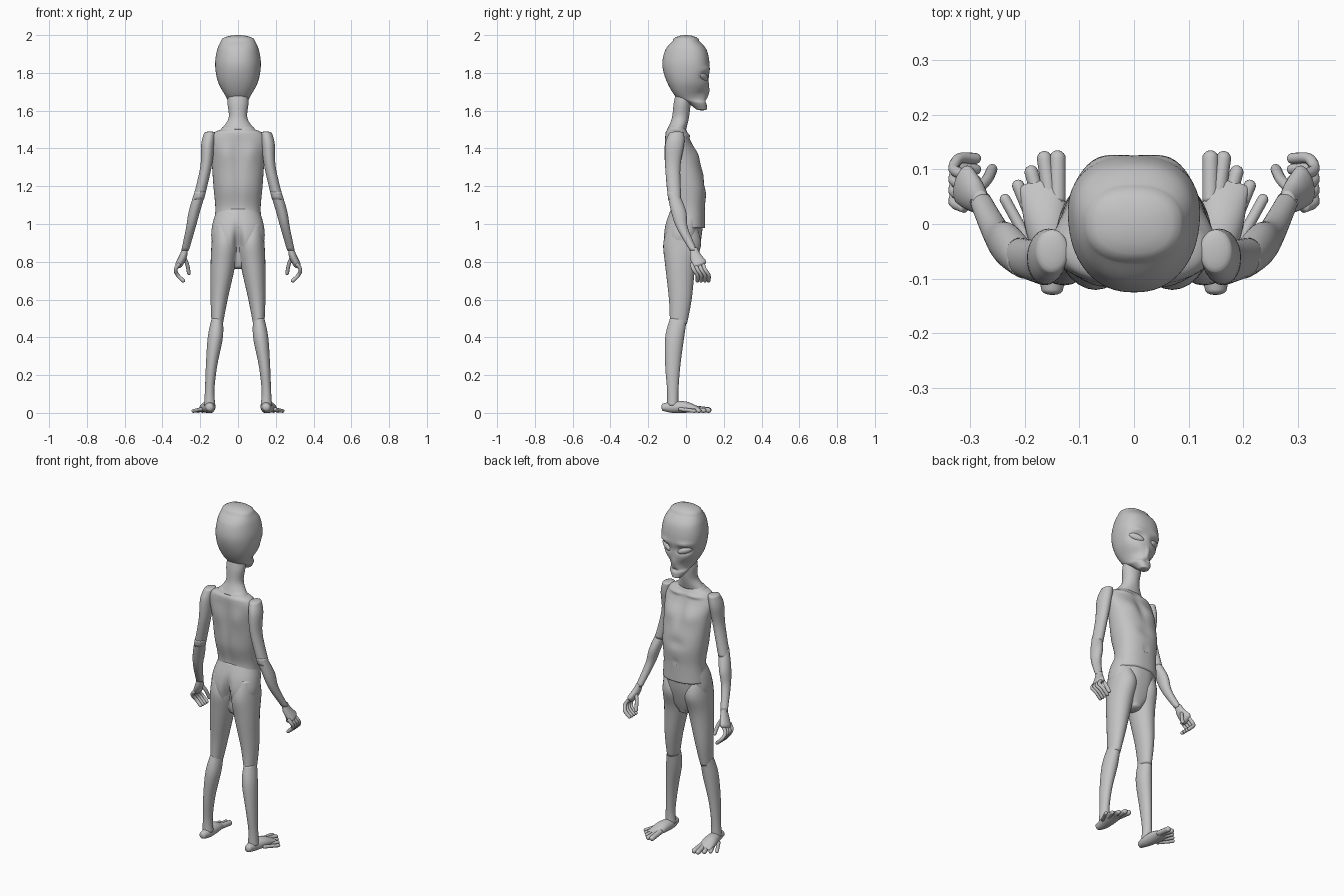
import bpy
import bmesh
from math import cos, sin, pi, exp, radians, copysign
from mathutils import Vector, Matrix

RIGHTWARD, BACKWARD, UP = Matrix.Identity(3)
DOWN = -UP

default_cube = bpy.data.objects.get("Cube")
if default_cube:
    bpy.data.objects.remove(default_cube, do_unlink=True)

skin = bpy.data.materials.new("grey_skin")
skin.use_nodes = True
skin.diffuse_color = (.55, .55, .55, 1)
skin.node_tree.nodes["Principled BSDF"].inputs["Base Color"].default_value = skin.diffuse_color


def finish(name, bm, mirror):
    """Turn a bmesh into a smooth skin-coloured object, mirrored if paired."""
    bmesh.ops.recalc_face_normals(bm, faces=bm.faces)
    mesh = bpy.data.meshes.new(name)
    for face in bm.faces:
        face.smooth = True
    bm.to_mesh(mesh)
    bm.free()
    mesh.materials.append(skin)
    obj = bpy.data.objects.new(name, mesh)
    bpy.context.collection.objects.link(obj)
    if mirror:
        obj.modifiers.new("Mirror", "MIRROR")


def refine(rings, steps):
    """Catmull-Rom interpolation of whole cross-sections."""
    points = [Vector(ring) for ring in rings]
    points = [points[0]] + points + [points[-1]]
    result = []
    for before, start, end, after in zip(points, points[1:], points[2:], points[3:]):
        leave, arrive = (end - before) / 2, (after - start) / 2
        for step in range(steps):
            t = step / steps
            ease = t * t * (3 - 2 * t)
            result.append(start.lerp(end, ease) + leave * t * (1 - t) ** 2 - arrive * t * t * (1 - t))
    return result + [points[-1]]


def dome(section, inner, height):
    """Sections that round off an open end, listed from the rim outward."""
    outward = (section - inner).xyz.normalized() * height
    result = []
    for angle in map(radians, (20, 40, 60, 80)):
        ring = section.copy()
        for axis in range(3):
            ring[axis] += outward[axis] * sin(angle)
        ring[3] *= cos(angle)
        ring[4] *= cos(angle)
        result.append(ring)
    return result


def loft(name, rings, ref=BACKWARD, axis=None, power=1, segments=28, steps=6,
         mirror=True, start_cap=0, end_cap=0, bumps=()):
    """Skin rings of (x, y, z, half width, half depth, front taper)."""
    sections = refine([ring + (0,) * (6 - len(ring)) for ring in rings], steps)
    first, last = dome(*sections[:2], start_cap), dome(*sections[:-3:-1], end_cap)
    if start_cap:
        sections = first[::-1] + sections
    if end_cap:
        sections += last
    centres = [Vector(section[:3]) for section in sections]
    bm = bmesh.new()
    loops = []
    for i, section in enumerate(sections):
        ahead = centres[min(i + 1, len(centres) - 1)] - centres[max(i - 1, 0)]
        tangent = axis or ahead.normalized()
        side = ref.cross(tangent).normalized()
        depth = tangent.cross(side)
        width, height, taper = section[3:]
        loop = []
        for k in range(segments):
            angle = 2 * pi * k / segments
            u, v = (copysign(abs(f) ** power, f) for f in (cos(angle), sin(angle)))
            offset = side * u * width * (1 + taper * v) + depth * v * height
            loop.append(bm.verts.new(centres[i] + offset))
        loops.append(loop)
    for lower, upper in zip(loops, loops[1:]):
        for k in range(segments):
            bm.faces.new((lower[k - 1], lower[k], upper[k], upper[k - 1]))
    bm.faces.new(loops[0])
    bm.faces.new(loops[-1])
    for bump in bumps:
        sculpt(bm, *bump)
    finish(name, bm, mirror)


def sculpt(bm, x, y, z, width, height, push):
    """Push the surface along y in a soft spot, alike on both sides."""
    for vert in bm.verts:
        across = (abs(vert.co.x) - x) / width
        along = (vert.co.y - y) / .06
        above = (vert.co.z - z) / height
        vert.co.y += push * exp(-across ** 2 - along ** 2 - above ** 2)


def body_part(name, rows, **options):
    """A central part made of level rings of (z, y, half width, half depth, taper)."""
    rings = [(0, y, z, *rest) for z, y, *rest in rows]
    loft(name, rings, axis=UP, segments=64, steps=8, mirror=False, **options)


def digit(name, path, radius, ref):
    """A finger or toe with a rounded tip."""
    rings = [(*point, radius, radius) for point in path]
    loft(name, rings, ref=ref, segments=12, steps=4, end_cap=radius)


# Head: broad cranium narrowing to a small forward chin
sockets = (.06, .11, 1.78, .04, .02, -.02)
brows = (.07, .11, 1.82, .04, .01, .01)
cheek_hollows = (.06, .1, 1.69, .03, .02, -.01)
nose = (0, .12, 1.7, .01, .03, .01)
mouth = (0, .11, 1.65, .02, .01, -.01)
body_part("head", [
    (1.61, .08, .03, .03), (1.64, .06, .05, .05), (1.67, .03, .06, .08, -.2),
    (1.75, .01, .105, .11), (1.84, 0, .12, .125, .1), (1.92, 0, .11, .11, .1),
    (1.97, 0, .09, .07)],
    power=.87, start_cap=.01, end_cap=.03, bumps=[sockets, brows, cheek_hollows, nose, mouth])

# Almond eyes, tilted up at the outer corners
eyes = bmesh.new()
placing = Matrix.Translation((.06, .09, 1.78))
turning = Matrix.Rotation(radians(-30), 4, UP) @ Matrix.Rotation(radians(-20), 4, BACKWARD)
shaping = Matrix.Diagonal((.045, .02, .02, 1))
bmesh.ops.create_uvsphere(eyes, u_segments=28, v_segments=16, radius=1,
                          matrix=placing @ turning @ shaping)
finish("eyes", eyes, True)

# Neck
body_part("neck", [(1.71, -.01, .05, .04), (1.64, -.02, .055, .045),
                   (1.56, -.03, .05, .045), (1.5, -.05, .09, .05)])

# Torso: shoulders, rib cage and belly
chest = (.07, .06, 1.37, .05, .05, .01)
breastbone = (0, .06, 1.38, .02, .09, -.01)
collar_bones = (.06, 0, 1.47, .05, .01, .01)
shoulder_blades = (.07, -.11, 1.37, .04, .07, -.01)
spine = (0, -.1, 1.25, .02, .2, .01)
rib_arch = (0, .1, 1.21, .05, .03, -.01)
navel = (0, .1, 1.1, .01, .01, -.01)
body_part("torso", [
    (1.5, -.05, .09, .05), (1.48, -.05, .13, .06), (1.43, -.04, .15, .07),
    (1.34, -.02, .14, .09), (1.2, 0, .13, .105), (1.08, .01, .12, .09), (.98, 0, .13, .1)],
    power=.88, start_cap=.03,
    bumps=[chest, breastbone, collar_bones, shoulder_blades, spine, rib_arch, navel])

# Pelvis with a cleft at the back and creases at the groin
cleft = (0, -.12, .87, .02, .1, .06)
groin = (.09, .07, .95, .03, .06, -.01)
body_part("pelvis", [
    (1.08, .01, .11, .09), (1, -.01, .135, .1), (.92, -.02, .14, .1),
    (.84, -.02, .11, .08), (.78, -.01, .04, .05)],
    power=.9, end_cap=.02, bumps=[cleft, groin])

# Legs: thighs and slimmer lower legs meeting at the knee
loft("thighs", [
    (.08, -.02, 1, .05, .07), (.07, -.02, .9, .07, .1), (.08, -.03, .78, .065, .08),
    (.1, -.03, .6, .045, .06), (.11, -.04, .47, .03, .045)], axis=DOWN)
loft("lower_legs", [
    (.11, -.04, .5, .03, .045), (.12, -.06, .4, .04, .05), (.14, -.07, .25, .03, .04),
    (.15, -.07, .12, .025, .03), (.15, -.07, .04, .03, .03)], axis=DOWN)

# Feet and fanned toes
loft("feet", [
    (.15, -.12, .03, .02, .02), (.15, -.07, .03, .03, .03), (.16, 0, .03, .04, .03),
    (.17, .07, .02, .04, .01)], ref=UP, start_cap=.01, end_cap=.01)
for i, label in enumerate(["big", "second", "third", "fourth", "little"]):
    radius = .015 - i / 800
    reach = .12 - .025 * max(i - 1, 0)
    root = Vector((.14 + .013 * i, reach - .08, radius + .01))
    tip = Vector((.14 + .024 * i, reach, radius))
    digit(label + "_toes", [root, root.lerp(tip, .5), tip], radius, UP)

# Arms hanging outward and forward
loft("upper_arms", [
    (.15, -.05, 1.48, .03, .04), (.16, -.06, 1.42, .035, .05), (.17, -.07, 1.3, .03, .04),
    (.21, -.06, 1.13, .03, .035)], axis=DOWN, start_cap=.01)
loft("forearms", [
    (.2, -.07, 1.17, .03, .03), (.23, -.04, 1.07, .03, .04), (.25, -.02, .98, .025, .03),
    (.28, .04, .86, .02, .02)], axis=DOWN)

# Hands: palms turned inward with curled fingers and a thumb
loft("palms", [(.28, .04, .87, .015, .02), (.29, .05, .83, .02, .03),
               (.31, .07, .79, .02, .04)], end_cap=.02)
for i, label in enumerate(["little", "ring", "middle", "index"]):
    y = .03 + .02 * i
    digit(label + "_fingers", [(.31, y, .79), (.33, y + .01, .76), (.32, y + .03, .73),
                               (.29, y + .03, .7)], .01, BACKWARD)
digit("thumbs", [(.29, .06, .83), (.27, .08, .79), (.26, .1, .74)], .01, BACKWARD)
